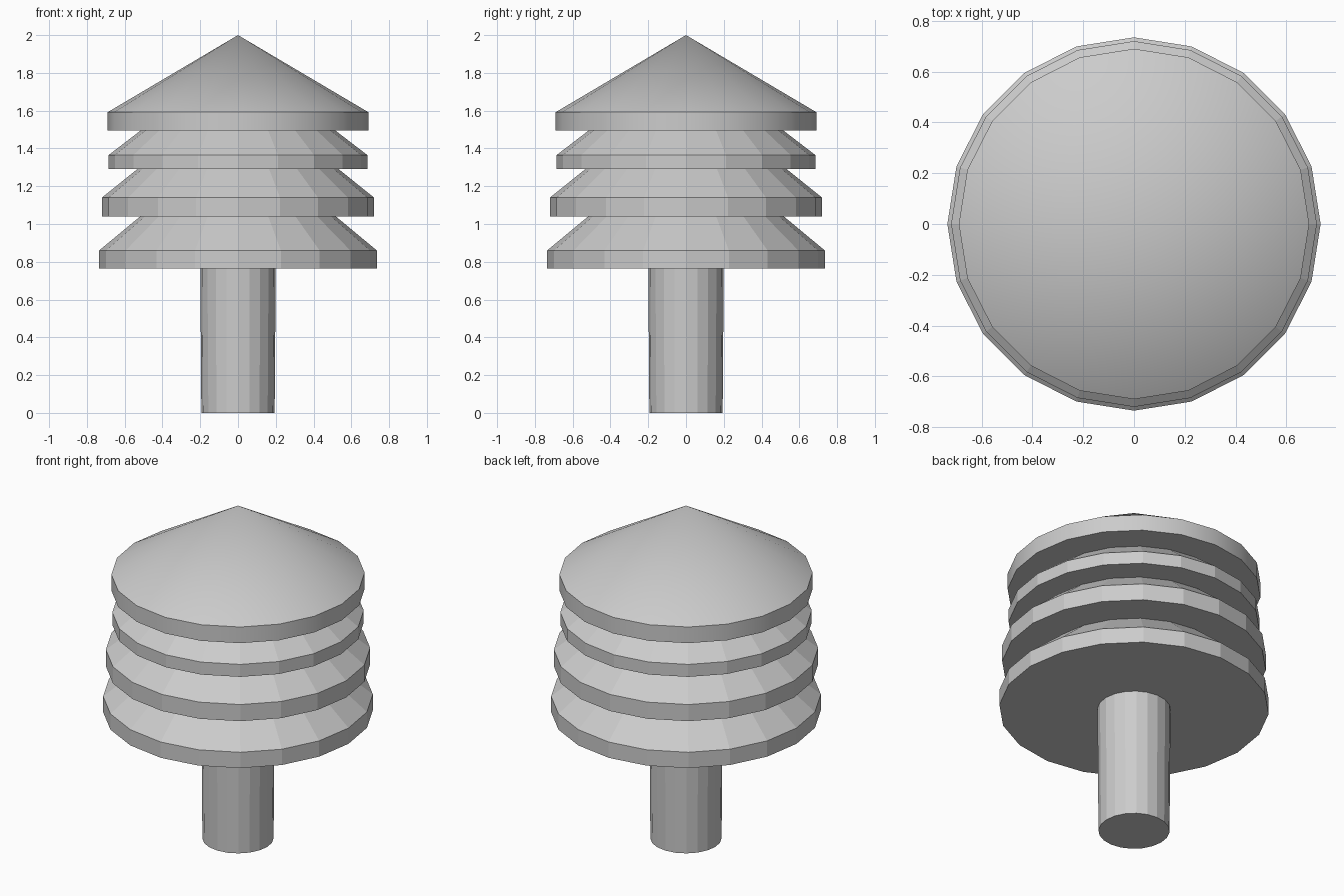
import bpy
import bmesh
import math

SIDES = 20

cube = bpy.data.objects.get("Cube")
if cube:
    bpy.data.objects.remove(cube, do_unlink=True)

# One plain grey for the whole model
GREY = (0.6, 0.6, 0.6, 1.0)
grey = bpy.data.materials.new("light grey")
grey.use_nodes = True
grey.diffuse_color = GREY
grey.node_tree.nodes["Principled BSDF"].inputs["Base Color"].default_value = GREY


def turned(name, rings, apex=None):
    """Closed turned solid from (radius, height) rings, ending in a point or a flat cap."""
    bm = bmesh.new()
    loops = []
    for radius, z in rings:
        loops.append([bm.verts.new((radius * math.cos(math.tau * i / SIDES),
                                    radius * math.sin(math.tau * i / SIDES), z))
                      for i in range(SIDES)])
    bm.faces.new(loops[0][::-1])
    for low, high in zip(loops, loops[1:]):
        for i in range(SIDES):
            j = (i + 1) % SIDES
            bm.faces.new((low[i], low[j], high[j], high[i]))
    if apex is None:
        bm.faces.new(loops[-1])
    else:
        tip = bm.verts.new((0, 0, apex))
        for i in range(SIDES):
            bm.faces.new((loops[-1][i], loops[-1][(i + 1) % SIDES], tip))
    mesh = bpy.data.meshes.new(name)
    bm.to_mesh(mesh)
    bm.free()
    mesh.materials.append(grey)
    obj = bpy.data.objects.new(name, mesh)
    bpy.context.collection.objects.link(obj)
    return obj


# Trunk, slightly narrower at the foot
turned("trunk", [(0.194, 0), (0.2, 0.8)])

# Faceted tiers: upright rim below a cone
for name, radius, base, rim, apex in (
        ("lower_tier", 0.735, 0.765, 0.86, 1.47),
        ("middle_tier", 0.72, 1.04, 1.14, 1.72),
        ("upper_tier", 0.685, 1.29, 1.365, 1.89)):
    turned(name, [(radius, base), (radius, rim)], apex)

# Smooth pointed top with a crisp rim
top = turned("top_cone", [(0.69, 1.495), (0.69, 1.592)], 2.0)
bpy.ops.object.select_all(action="DESELECT")
top.select_set(True)
bpy.context.view_layer.objects.active = top
bpy.ops.object.shade_smooth_by_angle(angle=math.radians(30))
